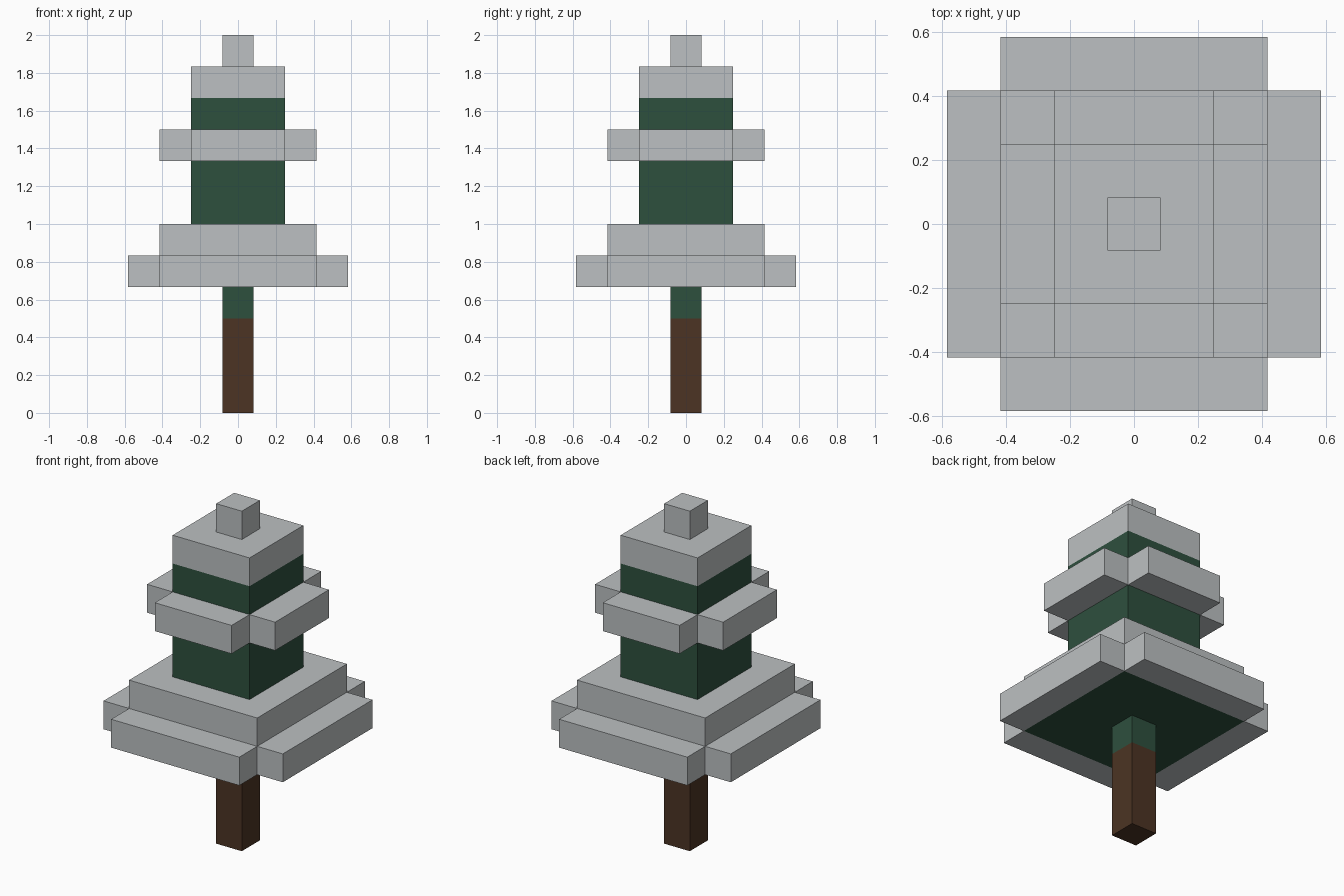
import bpy
from math import pi
from mathutils import Matrix, Vector

cube = bpy.data.objects.get("Cube")
if cube:
    bpy.data.objects.remove(cube, do_unlink=True)

U = 1 / 6  # one block


def material(name, rgb):
    mat = bpy.data.materials.new(name)
    mat.use_nodes = True
    mat.diffuse_color = (*rgb, 1)
    bsdf = next(n for n in mat.node_tree.nodes if n.type == "BSDF_PRINCIPLED")
    bsdf.inputs["Base Color"].default_value = (*rgb, 1)
    bsdf.inputs["Roughness"].default_value = 0.9
    return mat


bark = material("bark brown", (0.072, 0.034, 0.017))
needles = material("needle green", (0.027, 0.08, 0.048))
snow = material("snow grey", (0.503, 0.527, 0.539))


def block(name, mat, size, bottom, y=0, turn=0):
    """Box measured in blocks, optionally swung about the trunk axis."""
    bpy.ops.mesh.primitive_cube_add(size=1)
    obj = bpy.context.object
    obj.name = name
    centre = Vector((0, y, bottom + size[2] / 2)) * U
    obj.data.transform(Matrix.Rotation(turn, 4, "Z") @ Matrix.Translation(centre)
                       @ Matrix.Diagonal((*(Vector(size) * U), 1)))
    obj.data.materials.append(mat)
    return obj


def snow_ledges(name, width, bottom):
    """Four snowy boughs, one on each side of a square tier."""
    for i, side in enumerate(("front", "left", "back", "right")):
        block(f"{name}_{side}", snow, (width, 1, 1), bottom,
              y=-(width + 1) / 2, turn=i * pi / 2)


# Trunk
block("trunk", bark, (1, 1, 3), 0)
block("trunk_top", needles, (1, 1, 1), 3)

# Lower tier
block("lower_foliage", needles, (5, 5, 1), 4)
snow_ledges("lower_ledge", 5, 4)
block("lower_snow", snow, (5, 5, 1), 5)

# Upper tier
block("upper_foliage", needles, (3, 3, 4), 6)
snow_ledges("upper_ledge", 3, 8)
block("upper_snow", snow, (3, 3, 1), 10)

# Tip
block("tip_snow", snow, (1, 1, 1), 11)
